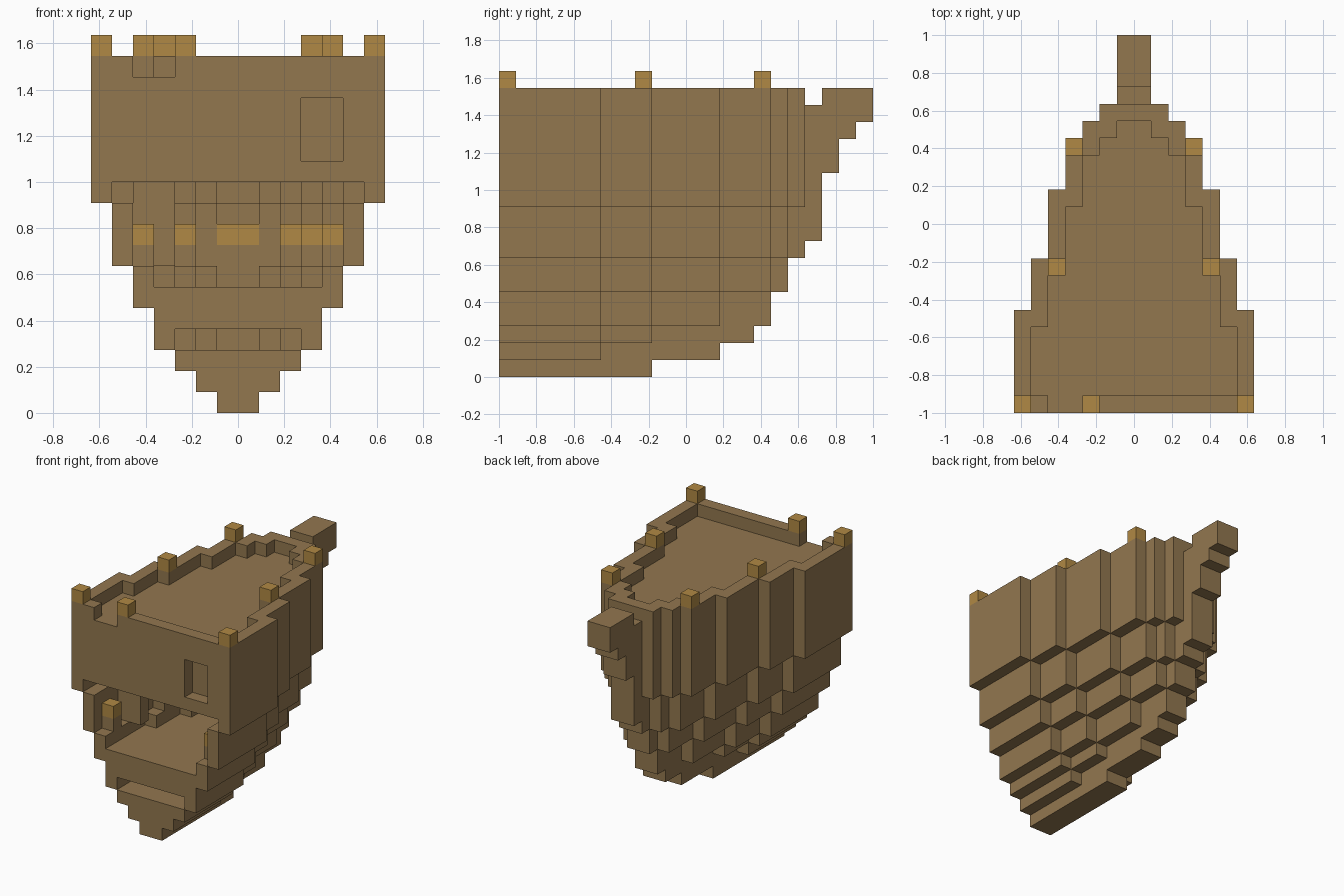
import bpy
import bmesh

cube = bpy.data.objects.get("Cube")
if cube:
    bpy.data.objects.remove(cube, do_unlink=True)

U = 1 / 11                      # size of one building block
STERN = -11
STEPS = (-5, -2, 2, 5, 6, 7)    # where the hull narrows by one block


def material(name, color):
    m = bpy.data.materials.new(name)
    m.use_nodes = True
    m.diffuse_color = color
    m.node_tree.nodes["Principled BSDF"].inputs["Base Color"].default_value = color
    return m


timber = material("timber brown", (0.288, 0.184, 0.078, 1))
amber = material("lantern amber", (0.434, 0.25, 0.058, 1))


def prism(name, outline, z0, z1, mat=timber):
    """Extrude a plan outline, given in blocks, between two heights."""
    bm = bmesh.new()
    face = bm.faces.new([bm.verts.new((x * U, y * U, z0 * U)) for x, y in outline])
    top = bmesh.ops.extrude_face_region(bm, geom=[face])["geom"]
    verts = [v for v in top if isinstance(v, bmesh.types.BMVert)]
    bmesh.ops.translate(bm, verts=verts, vec=(0, 0, (z1 - z0) * U))
    bmesh.ops.recalc_face_normals(bm, faces=bm.faces)
    mesh = bpy.data.meshes.new(name)
    bm.to_mesh(mesh)
    bm.free()
    mesh.materials.append(mat)
    ob = bpy.data.objects.new(name, mesh)
    bpy.context.collection.objects.link(ob)
    return ob


def box(name, x0, x1, y0, y1, z0, z1, mat=timber):
    return prism(name, [(x0, y0), (x1, y0), (x1, y1), (x0, y1)], z0, z1, mat)


def stair(pairs, y0):
    """Stepped outline from the left stern corner round the bow to the right."""
    half, y = [], y0
    for width, end in pairs:
        half += [(width, y), (width, end)]
        y = end
    return half + [(-x, y) for x, y in reversed(half)]


def hull_layer(name, width, stem, z0, z1, hollow=False, y0=STERN):
    outer = [(width - i, y) for i, y in enumerate(STEPS) if width - i > 1]
    if stem > outer[-1][1] if outer else True:
        outer.append((1, stem))
    outline = stair(outer, y0)
    if hollow:                  # one block thick shell, open at the stern
        inner = [(width - 1 - i, y - 1) for i, y in enumerate(STEPS) if width - 1 - i > 0]
        outline += reversed(stair(inner, y0))
    prism(name, outline, z0, z1)


# Hull, from keel to bulwark
hull_layer("keel", 1, -2, 0, 1)
hull_layer("lower_hull", 2, 2, 1, 2)
hull_layer("bilge", 3, 4, 2, 3)
hull_layer("hold_walls", 4, 5, 3, 4, hollow=True)
hull_layer("hold_ceiling", 4, 5, 4, 5)
hull_layer("cabin_floor", 5, 6, 5, 6)
hull_layer("cabin_sill", 5, 6, 6, 7, hollow=True)
hull_layer("cabin_lower_wall", 6, 7, 7, 8, hollow=True)
hull_layer("cabin_wall", 6, 8, 8, 10, hollow=True)
hull_layer("cabin_upper_wall", 7, 8, 10, 11, hollow=True)
hull_layer("upper_hull", 7, 8, 11, 16, y0=STERN + 1)
hull_layer("bulwark", 7, 7, 16, 17, hollow=True)

# Stern wall framing a recessed window, and the rail with a gap in it
for part, x0, x1, z0, z1 in (
        ("wide", -7, 3, 11, 16), ("narrow", 5, 7, 11, 16),
        ("below_window", 3, 5, 11, 12), ("above_window", 3, 5, 15, 16),
        ("rail_short", -6, -5, 16, 17), ("rail_long", -3, 6, 16, 17)):
    box("stern_" + part, x0, x1, STERN, STERN + 1, z0, z1)

# Bow post stepping out to the prow
for y, z in ((8, 12), (9, 14), (10, 15)):
    box("prow_step", -1, 1, y, y + 1, z, 17)

# Stair partition inside the cabin
box("stair_partition", -5, -3, -8, -7, 7, 11)

# Lantern blocks on the rail
for x, y in ((6, STERN), (-7, STERN), (-3, STERN), (4, -3), (-5, -3), (3, 4), (-4, 4)):
    box("rail_lantern", x, x + 1, y, y + 1, 17, 18, amber)

# Lanterns on short posts along both cabin walls
for x, y in ((4, -10), (3, -5), (2, -2), (0, 4)):
    for left in (x, -x - 1):
        box("lantern_post", left, left + 1, y, y + 1, 7, 8)
        box("cabin_lantern", left, left + 1, y, y + 1, 8, 9, amber)
